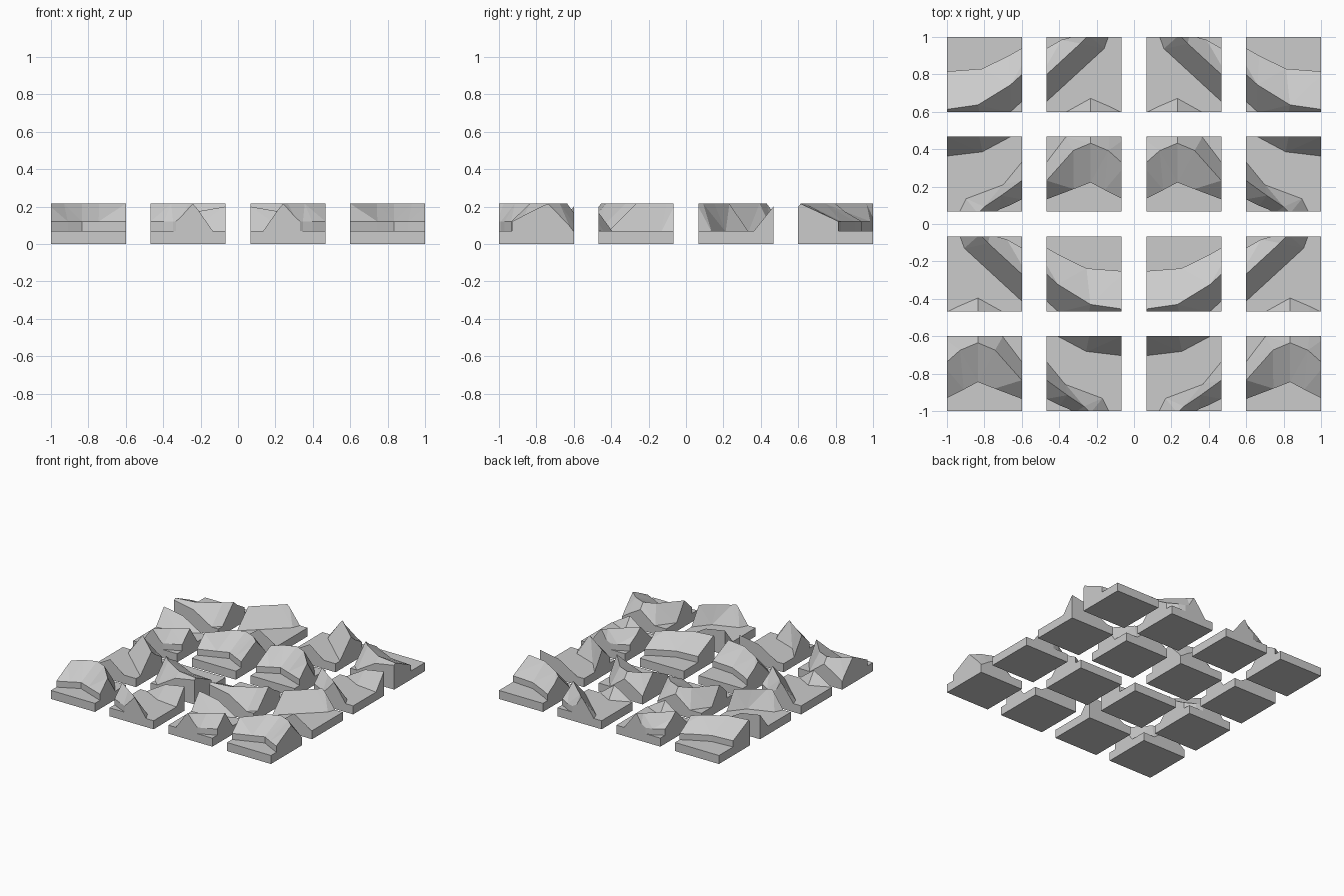
import bpy, bmesh
from mathutils import Vector, Matrix

if "Cube" in bpy.data.objects:
    bpy.data.objects.remove(bpy.data.objects["Cube"])

T = 0.4                                   # tile width
BASE, STEP, TOP = 0.07, 0.12, 0.215       # slab, low cliff and crest heights
COLS = [-1.0, -0.467, 0.067, 0.6]         # lower corner of every row / column

# Each bank crosses a block of 2 x 2 tiles.
# Stations: (low cliff x, y,  crest x, y,  foot of steep side x, y)
UPPER_BANK = [
    (-.02, .614, -.02, .41, -.02, .29),
    (.187, .63, .166, .437, .19, .315),
    (.33, .70, .34, .544, .34, .395),
    (.48, .785, .58, .765, .71, .735),
    (.57, .81, .625, .81, .737, .81),
]
LOWER_BANK = [
    (.82, .06, .82, .245, .82, .39),
    (.71, .115, .73, .325, .74, .43),
    (.635, .155, .635, .365, .635, .475),
    (.545, .12, .543, .326, .5, .4),
    (.40, .065, .40, .165, .40, .267),
    (.33, .03, .29, .085, .30, .145),
    (.28, .01, .20, .025, .10, .07),
    (.25, -.01, .165, -.01, .06, -.01),
]


def add_bank(bm, stations):
    """Loft a cliff / gentle slope / steep slope section along the stations."""
    rings = []
    for sx, sy, rx, ry, fx, fy in stations:
        rings.append([bm.verts.new(p) for p in (
            (sx, sy, BASE - .005), (sx, sy, STEP), (rx, ry, TOP), (fx, fy, BASE - .005))])
    for a, b in zip(rings, rings[1:]):
        for k in range(4):
            n = (k + 1) % 4
            bm.faces.new((a[k], a[n], b[n], b[k]))
    bm.faces.new(rings[0])
    bm.faces.new(rings[-1][::-1])


def bank_piece(stations, i, j):
    """One bank clipped to tile (i, j) of the block, moved to the tile origin."""
    bm = bmesh.new()
    add_bank(bm, stations)
    bmesh.ops.triangulate(bm, faces=bm.faces[:])
    low, high = Vector((i * T, j * T, 0)), Vector((i * T + T, j * T + T, 0))
    for co, no in ((low, (-1, 0, 0)), (low, (0, -1, 0)),
                   (high, (1, 0, 0)), (high, (0, 1, 0))):
        if not bm.faces:
            break
        bmesh.ops.bisect_plane(bm, geom=bm.verts[:] + bm.edges[:] + bm.faces[:],
                               dist=1e-5, plane_co=co, plane_no=no, clear_outer=True)
        edge = [e for e in bm.edges if e.is_boundary]
        if edge:
            bmesh.ops.holes_fill(bm, edges=edge, sides=0)
    bmesh.ops.translate(bm, verts=bm.verts[:], vec=-low)
    mesh = bpy.data.meshes.new("bank_piece")
    bm.to_mesh(mesh)
    bm.free()
    return mesh


def make_tile(name, i, j, x, y, mirrored):
    bm = bmesh.new()
    # square slab
    bmesh.ops.create_cube(bm, size=1, matrix=Matrix.Translation((T / 2, T / 2, BASE / 2))
                          @ Matrix.Diagonal((T, T, BASE, 1)))
    # banks that cross this tile
    for stations in (UPPER_BANK, LOWER_BANK):
        piece = bank_piece(stations, i, j)
        bm.from_mesh(piece)
        bpy.data.meshes.remove(piece)
    bmesh.ops.translate(bm, verts=bm.verts[:], vec=(x, y, 0))
    if mirrored:
        bmesh.ops.scale(bm, verts=bm.verts[:], vec=(-1, 1, 1))
    bmesh.ops.recalc_face_normals(bm, faces=bm.faces[:])
    mesh = bpy.data.meshes.new(name)
    bm.to_mesh(mesh)
    bm.free()
    bpy.context.collection.objects.link(bpy.data.objects.new(name, mesh))


# Rear block starts at the left, front block at the right; both are mirrored in x.
for block, c0, r0 in (("rear", 0, 2), ("front", 2, 0)):
    for i in range(2):
        for j in range(2):
            for mirrored in (False, True):
                side = "mirrored" if mirrored else "plain"
                make_tile(f"terrain_tile_{block}_{side}_{i}{j}", i, j,
                          COLS[c0 + i], COLS[r0 + j], mirrored)
